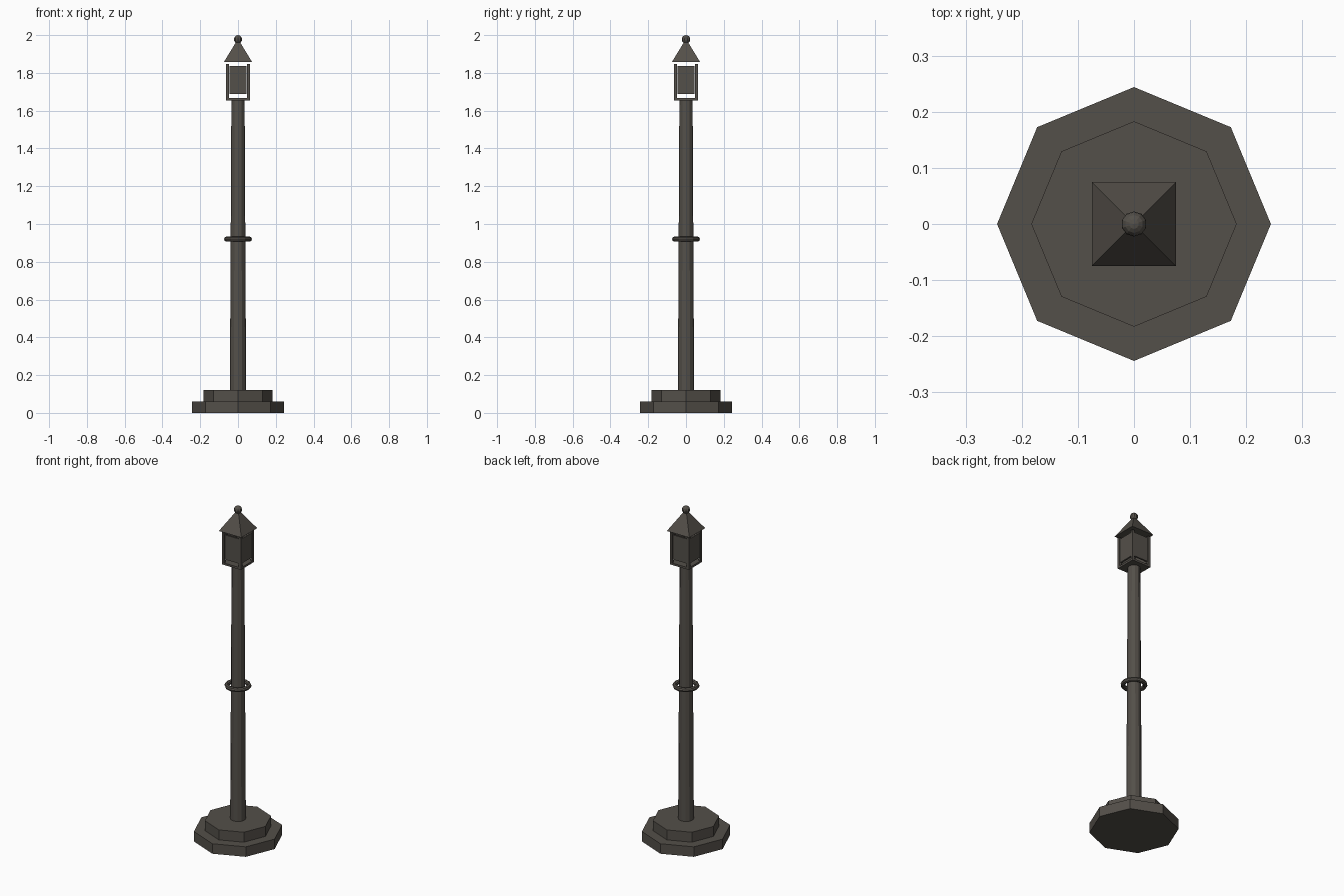
import bpy
import math

cube = bpy.data.objects.get("Cube")
if cube:
    bpy.data.objects.remove(cube, do_unlink=True)

iron = bpy.data.materials.new("dark_iron")
iron.use_nodes = True
COLOR = (0.088, 0.079, 0.067, 1)
iron.diffuse_color = COLOR
iron.node_tree.nodes["Principled BSDF"].inputs["Base Color"].default_value = COLOR


def finish(name):
    ob = bpy.context.object
    ob.name = name
    ob.data.materials.clear()
    ob.data.materials.append(iron)
    return ob


def frustum(name, sides, r1, r2, z1, z2, turn=0):
    bpy.ops.mesh.primitive_cone_add(vertices=sides, radius1=r1, radius2=r2, depth=z2 - z1,
                                    location=(0, 0, (z1 + z2) / 2), rotation=(0, 0, turn))
    return finish(name)


def box(name, x, y, z1, z2, sx, sy, turn=0):
    bpy.ops.mesh.primitive_cube_add(size=1, location=(x, y, (z1 + z2) / 2), rotation=(0, 0, turn))
    bpy.context.object.scale = (sx, sy, z2 - z1)
    return finish(name)


# Stepped octagonal base
frustum("base_lower_step", 8, 0.244, 0.244, 0, 0.06)
frustum("base_upper_step", 8, 0.183, 0.183, 0.06, 0.12)

# Tapered column with a ring halfway up
frustum("column", 12, 0.043, 0.035, 0.12, 1.66)
bpy.ops.mesh.primitive_torus_add(major_segments=12, minor_segments=8, major_radius=0.061,
                                 minor_radius=0.013, location=(0, 0, 0.92))
finish("column_ring")

# Lantern floor, corner posts and side panels
box("lantern_floor", 0, 0, 1.655, 1.667, 0.126, 0.126)
for i in range(4):
    a = i * math.pi / 2
    d = a + math.pi / 4
    r = 0.0555 * math.sqrt(2)
    box(f"lantern_post_{i + 1}", r * math.cos(d), r * math.sin(d), 1.667, 1.847, 0.015, 0.015)
    box(f"lantern_panel_{i + 1}", 0.055 * math.cos(a), 0.055 * math.sin(a),
        1.688, 1.836, 0.01, 0.092, a)

# Pyramid roof and ball finial
frustum("lantern_roof", 4, 0.075 * math.sqrt(2), 0, 1.857, 1.98, math.pi / 4)
bpy.ops.mesh.primitive_uv_sphere_add(segments=10, ring_count=8, radius=0.0225,
                                     location=(0, 0, 1.9775))
finish("finial")
